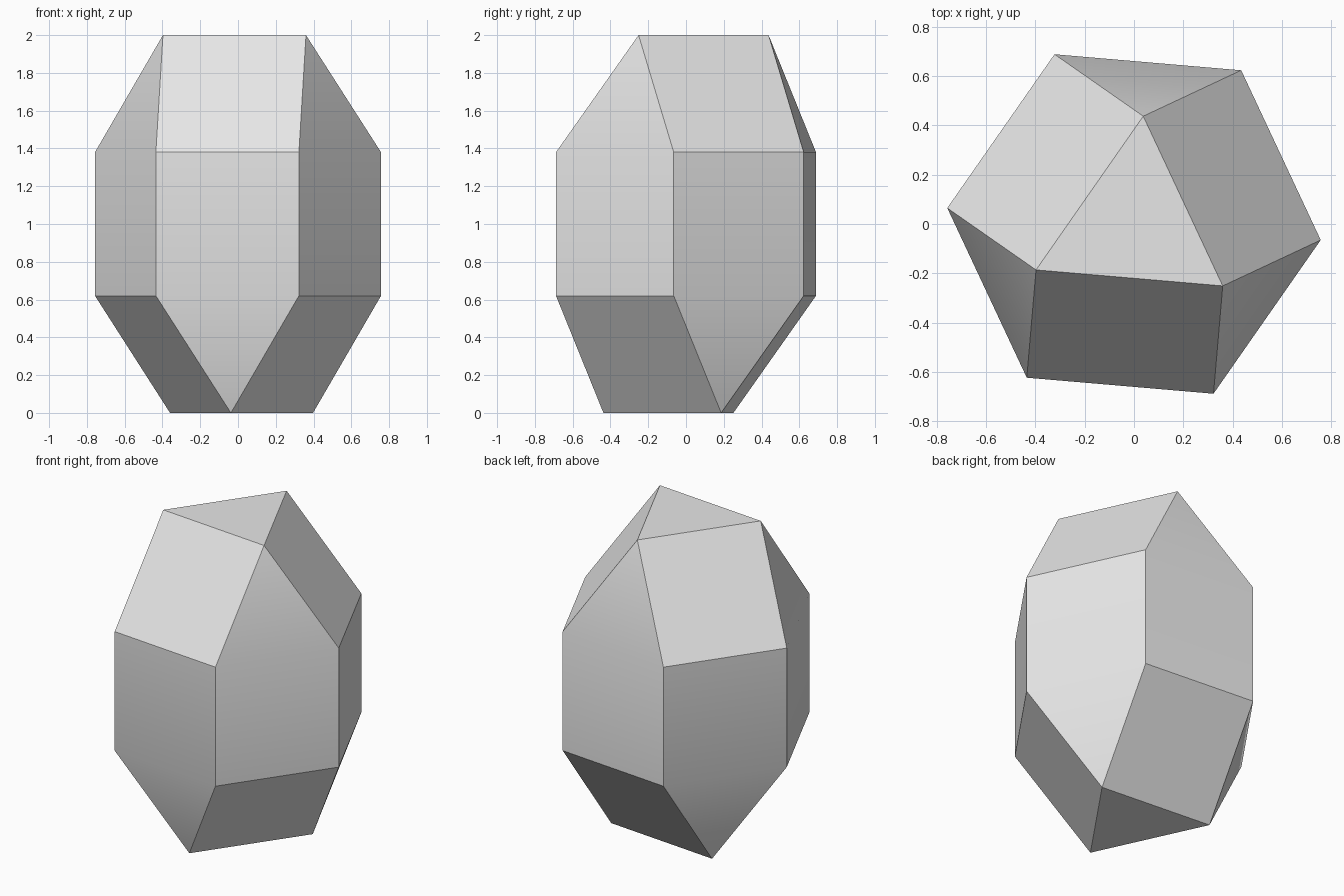
import bpy, bmesh
from math import radians, cos, sin, sqrt

cube = bpy.data.objects.get("Cube")
if cube:
    bpy.data.objects.remove(cube, do_unlink=True)

RADIUS = 0.76
CAP_RADIUS = RADIUS / sqrt(3)
TURN = -4.9

grey = bpy.data.materials.new("stone grey")
grey.use_nodes = True
colour = (0.8, 0.8, 0.8, 1)
grey.diffuse_color = colour
grey.node_tree.nodes["Principled BSDF"].inputs["Base Color"].default_value = colour

bm = bmesh.new()


def ring(sides, radius, start, z):
    """Regular polygon of vertices at height z."""
    angles = [radians(start + i * 360 / sides) for i in range(sides)]
    return [bm.verts.new((radius * cos(a), radius * sin(a), z)) for a in angles]


# Hexagonal waist with a triangular cap above and below
bottom = ring(3, CAP_RADIUS, TURN + 30, 0)
low = ring(6, RADIUS, TURN, 0.62)
high = ring(6, RADIUS, TURN, 1.38)
top = ring(3, CAP_RADIUS, TURN - 30, 2)


def cap(tri, hexa, first):
    """Join a triangle to a hexagon with alternating triangles and quads."""
    bm.faces.new(tri)
    for i in range(3):
        a, b, c = (hexa[(2 * i + first + k) % 6] for k in range(3))
        bm.faces.new((a, b, tri[i]))
        bm.faces.new((b, c, tri[(i + 1) % 3], tri[i]))


cap(top, high, -1)
cap(bottom, low, 0)
for i in range(6):
    j = (i + 1) % 6
    bm.faces.new((low[i], low[j], high[j], high[i]))
bmesh.ops.recalc_face_normals(bm, faces=bm.faces)

mesh = bpy.data.meshes.new("faceted_crystal")
bm.to_mesh(mesh)
bm.free()
mesh.materials.append(grey)
crystal = bpy.data.objects.new("faceted_crystal", mesh)
bpy.context.collection.objects.link(crystal)

# Soft shading only across the shallow joints
bpy.ops.object.select_all(action="DESELECT")
crystal.select_set(True)
bpy.context.view_layer.objects.active = crystal
bpy.ops.object.shade_smooth_by_angle(angle=radians(30))
